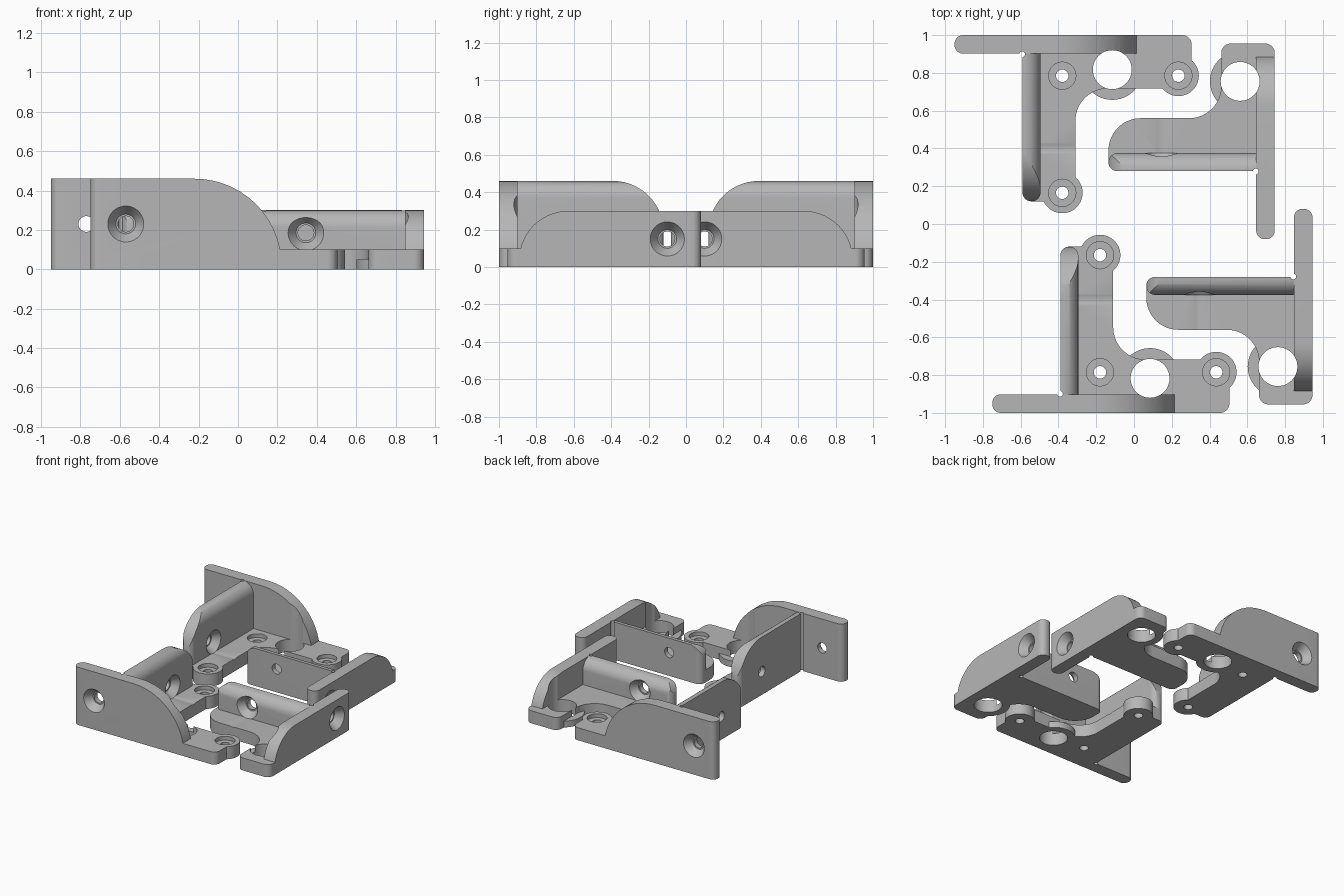
import bpy, bmesh, math
from mathutils import Matrix, Vector

cube = bpy.data.objects.get("Cube")
if cube:
    bpy.data.objects.remove(cube, do_unlink=True)

grey = bpy.data.materials.new("mid_grey")
grey.use_nodes = True
grey.diffuse_color = (0.47, 0.47, 0.47, 1)
grey.node_tree.nodes["Principled BSDF"].inputs["Base Color"].default_value = (0.47, 0.47, 0.47, 1)


def link(bm, name):
    bmesh.ops.recalc_face_normals(bm, faces=bm.faces)
    mesh = bpy.data.meshes.new(name)
    bm.to_mesh(mesh)
    bm.free()
    obj = bpy.data.objects.new(name, mesh)
    bpy.context.scene.collection.objects.link(obj)
    return obj


def rounded(corners, steps=14):
    """Outline from (a, b, radius) corners."""
    pts = []
    for i, (a, b, r) in enumerate(corners):
        p = Vector((a, b))
        if r == 0:
            pts.append(p)
            continue
        u = (Vector(corners[i - 1][:2]) - p).normalized()
        v = (Vector(corners[(i + 1) % len(corners)][:2]) - p).normalized()
        for k in range(steps + 1):
            t = k / steps * math.pi / 2
            pts.append(p + u * r * (1 - math.sin(t)) + v * r * (1 - math.cos(t)))
    return pts


def prism(corners, axis, lo, hi, name="prism"):
    """Extrude a rounded outline along an axis."""
    place = {"z": lambda p, t: (p.x, p.y, t),
             "y": lambda p, t: (p.x, t, p.y),
             "x": lambda p, t: (t, p.x, p.y)}[axis]
    pts = rounded(corners)
    bm = bmesh.new()
    low = [bm.verts.new(place(p, lo)) for p in pts]
    high = [bm.verts.new(place(p, hi)) for p in pts]
    bm.faces.new(low)
    bm.faces.new(high)
    for i in range(len(pts)):
        bm.faces.new((low[i - 1], low[i], high[i], high[i - 1]))
    return link(bm, name)


def cone(start, end, r1, r2=None):
    """Round solid between two points."""
    a, b = Vector(start), Vector(end)
    turn = (b - a).to_track_quat("Z", "Y").to_matrix().to_4x4()
    bm = bmesh.new()
    bmesh.ops.create_cone(bm, cap_ends=True, segments=48, radius1=r1,
                          radius2=r1 if r2 is None else r2, depth=(b - a).length,
                          matrix=Matrix.Translation((a + b) / 2) @ turn)
    return link(bm, "round")


def combine(obj, other, operation):
    """Apply a boolean and drop the helper."""
    mod = obj.modifiers.new("combine", "BOOLEAN")
    mod.operation, mod.object, mod.solver = operation, other, "EXACT"
    graph = bpy.context.evaluated_depsgraph_get()
    graph.update()
    mesh = bpy.data.meshes.new_from_object(obj.evaluated_get(graph))
    obj.modifiers.clear()
    obj.data = mesh
    bpy.data.objects.remove(other, do_unlink=True)


def bracket(name, large, matrix):
    h, curve, end, tip = (0.46, 0.443, 0.505, 0.27) if large else (0.3, 0.263, 0.285, 0.1)
    screws = [(-0.18, -0.785), (0.435, -0.785), (-0.18, -0.165)] if large else []

    # L-shaped foot
    foot = prism([(-0.39, -1, 0), (end, -1, 0.05), (end, -0.717, 0 if large else 0.05),
                  (-0.11, -0.717, 0.17), (-0.11, -0.12, 0 if large else 0.17),
                  (-0.39, -0.12, 0.047)], "z", 0, 0.1, name)
    for x, y in screws:
        combine(foot, cone((x, y, 0), (x, y, 0.1), 0.108), "UNION")
    hx, hy = 0.085, -0.817
    combine(foot, cone((hx, hy, 0), (hx, hy, 0.05), 0.16), "UNION")

    # Main wall with a curved shoulder
    wall = prism([(-0.75, -1, 0.045), (0.222, -1, 0), (0.222, -0.902, 0),
                  (-0.75, -0.902, 0.045)], "z", 0, h)
    combine(wall, prism([(-0.9, -0.1, 0), (0.222, -0.1, 0), (0.222, h, curve),
                         (-0.9, h, 0)], "y", -1.2, -0.8), "INTERSECT")
    combine(foot, wall, "UNION")

    # Side wall with a rounded inner top edge and rounded tip
    side = prism([(-0.39, -0.95, 0), (-0.295, -0.95, 0), (-0.295, -0.12, 0.047),
                  (-0.39, -0.12, 0.047)], "z", 0, h)
    combine(side, prism([(-1.1, -0.1, 0), (-0.12, -0.1, 0), (-0.12, h, tip),
                         (-1.1, h, 0)], "x", -0.6, -0.1), "INTERSECT")
    combine(side, prism([(-0.5, -0.1, 0), (-0.295, -0.1, 0), (-0.295, h, 0.09),
                         (-0.5, h, 0)], "y", -1.2, 0.1), "INTERSECT")
    combine(foot, side, "UNION")

    # Large bore and corner relief
    cuts = [cone((hx, hy, -0.1), (hx, hy, 0.7), 0.103),
            cone((-0.392, -0.899, -0.1), (-0.392, -0.899, 0.7), 0.015)]
    # Countersunk hole in the main wall
    z = h / 2
    cuts += [cone((-0.57, -1.1, z), (-0.57, -0.8, z), 0.04),
             cone((-0.57, -1.001, z), (-0.57, -0.94, z), 0.092, 0.05)]
    # Countersunk hole in the side wall, with tool clearance
    y, z = -0.4, 0.185
    cuts += [cone((-0.5, y, z), (-0.2, y, z), 0.04),
             cone((-0.294, y, z), (-0.35, y, z), 0.091, 0.05),
             cone((-0.296, y, z), (0.1, y, z), 0.089)]
    # Counterbored screw holes in the foot
    for x, y in screws:
        cuts += [cone((x, y, -0.1), (x, y, 0.2), 0.033),
                 cone((x, y, 0.07), (x, y, 0.13), 0.072)]
    for cut in cuts:
        combine(foot, cut, "DIFFERENCE")

    foot.data.transform(matrix)
    if matrix.determinant() < 0:
        foot.data.flip_normals()
    foot.data.materials.clear()
    foot.data.materials.append(grey)
    bpy.ops.object.select_all(action="DESELECT")
    foot.select_set(True)
    bpy.context.view_layer.objects.active = foot
    bpy.ops.object.shade_smooth_by_angle(angle=math.radians(30))


# Front pair, and the same pair mirrored to the back and shifted sideways
large_front = Matrix.Identity(4)
small_front = Matrix(((0, -1, 0, -0.055), (-1, 0, 0, -0.67), (0, 0, 1, 0), (0, 0, 0, 1)))
to_back = Matrix.Translation((-0.2, 0, 0)) @ Matrix.Diagonal((1, -1, 1, 1))
bracket("large_bracket_front", True, large_front)
bracket("small_bracket_front", False, small_front)
bracket("large_bracket_back", True, to_back @ large_front)
bracket("small_bracket_back", False, to_back @ small_front)
